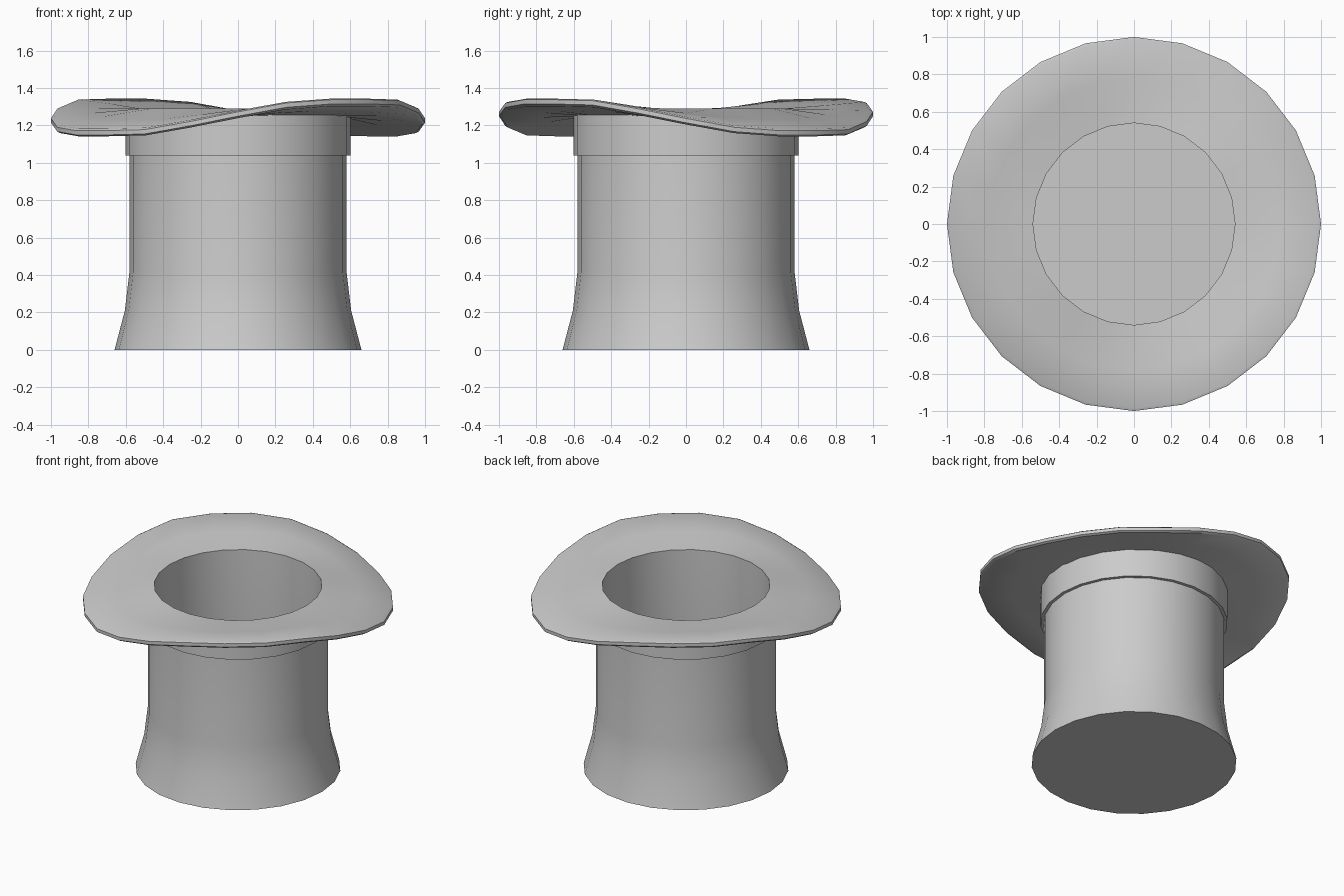
import bpy, bmesh, math

if "Cube" in bpy.data.objects:
    bpy.data.objects.remove(bpy.data.objects["Cube"])

N = 24
PEAK = math.radians(-50)


def brim_wave(r, a):
    # two-lobed curl that grows from the opening outwards
    t = max(0.0, (r - 0.55) / 0.45)
    return 0.092 * t * max(-0.9, min(0.9, 1.1 * math.cos(2 * (a - PEAK))))


def lathe(name, profile, wave=False, closed=False):
    bm = bmesh.new()
    rings = []
    for r, z in profile:
        ring = []
        for i in range(N):
            a = 2 * math.pi * i / N
            dz = brim_wave(r, a) if wave else 0
            ring.append(bm.verts.new((r * math.cos(a), r * math.sin(a), z + dz)))
        rings.append(ring)
    pairs = list(zip(rings, rings[1:]))
    if closed:
        pairs.append((rings[-1], rings[0]))
    for p, q in pairs:
        for i in range(N):
            j = (i + 1) % N
            bm.faces.new((p[i], p[j], q[j], q[i]))
    if not closed:
        bm.faces.new(rings[0])
        bm.faces.new(rings[-1])
    bmesh.ops.recalc_face_normals(bm, faces=bm.faces)
    me = bpy.data.meshes.new(name)
    bm.to_mesh(me)
    bm.free()
    ob = bpy.data.objects.new(name, me)
    bpy.context.collection.objects.link(ob)
    bpy.context.view_layer.objects.active = ob
    ob.select_set(True)
    bpy.ops.object.shade_smooth_by_angle(angle=math.radians(35))
    ob.select_set(False)
    return ob


# hollow crown: outer wall, rim, inner wall, inner floor
lathe("crown", [(0.66, 0), (0.605, 0.21), (0.58, 0.42), (0.58, 1.25),
                (0.54, 1.25), (0.54, 0.42), (0.565, 0.21), (0.615, 0.04)])

# band around the crown
lathe("band", [(0.575, 1.04), (0.602, 1.04), (0.602, 1.255), (0.575, 1.255)], closed=True)

# curled brim
lathe("brim", [(0.54, 1.25), (0.78, 1.233), (0.985, 1.222), (1.0, 1.232), (1.0, 1.255),
               (0.985, 1.263), (0.78, 1.275), (0.54, 1.29)], wave=True, closed=True)
